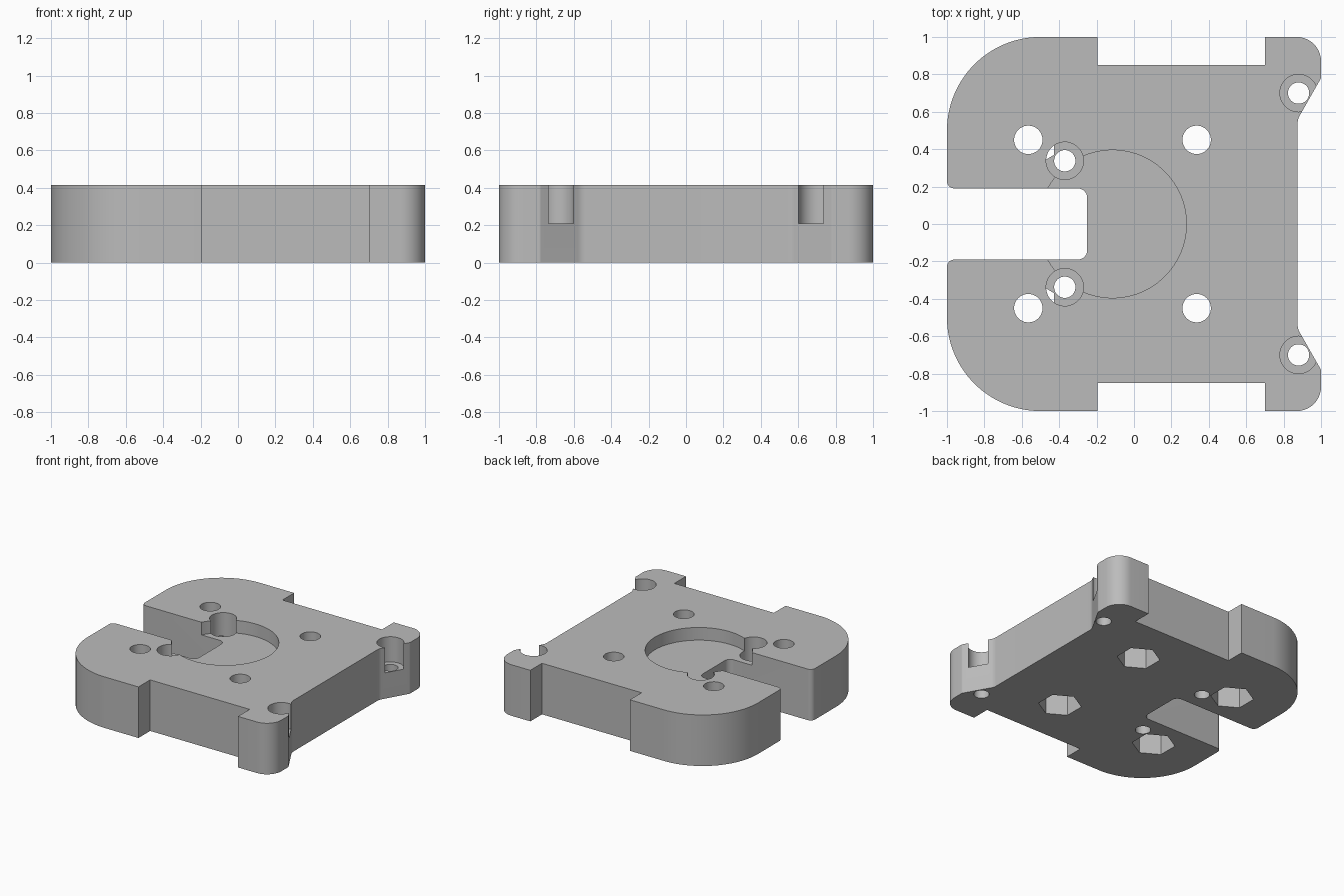
import bpy
import bmesh
import math
from mathutils import Vector

H = 0.415            # plate thickness
BORE_FLOOR = 0.21    # floor of the screw head bores
POCKET_FLOOR = 0.312
NUT_TOP = 0.225

cube = bpy.data.objects.get("Cube")
if cube:
    bpy.data.objects.remove(cube, do_unlink=True)

grey = bpy.data.materials.new("plain_grey")
grey.use_nodes = True
colour = (0.5, 0.5, 0.5, 1)
grey.diffuse_color = colour
grey.node_tree.nodes["Principled BSDF"].inputs["Base Color"].default_value = colour


def prism(name, points, z0, z1):
    """Extrude a flat outline between two heights."""
    bm = bmesh.new()
    face = bm.faces.new([bm.verts.new((x, y, z0)) for x, y in points])
    top = bmesh.ops.extrude_face_region(bm, geom=[face])["geom"]
    verts = [v for v in top if isinstance(v, bmesh.types.BMVert)]
    bmesh.ops.translate(bm, verts=verts, vec=(0, 0, z1 - z0))
    bmesh.ops.recalc_face_normals(bm, faces=bm.faces)
    mesh = bpy.data.meshes.new(name)
    bm.to_mesh(mesh)
    bm.free()
    mesh.materials.append(grey)
    obj = bpy.data.objects.new(name, mesh)
    bpy.context.collection.objects.link(obj)
    return obj


def ring(x, y, r, sides=48, turn=0.0):
    angles = [turn + math.tau * i / sides for i in range(sides)]
    return [(x + r * math.cos(a), y + r * math.sin(a)) for a in angles]


def rounded(corners):
    """Turn (x, y, radius) corners into an outline with filleted corners."""
    out = []
    for i, (x, y, r) in enumerate(corners):
        p = Vector((x, y, 0))
        if r == 0:
            out.append((x, y))
            continue
        before, after = corners[i - 1], corners[(i + 1) % len(corners)]
        u = (Vector((before[0], before[1], 0)) - p).normalized()
        v = (Vector((after[0], after[1], 0)) - p).normalized()
        half = u.angle(v) / 2
        centre = p + (u + v).normalized() * r / math.sin(half)
        reach = r / math.tan(half)
        start = (p + u * reach - centre).normalized()
        end = (p + v * reach - centre).normalized()
        steps = 28 if r > 0.3 else 10
        for k in range(steps + 1):
            q = centre + start.slerp(end, k / steps) * r
            out.append((q.x, q.y))
    return out


# Plate outline: one half from the slot to the right edge, then mirrored
half_outline = [
    (-0.25, 0.19, 0.05), (-1, 0.19, 0.04), (-1, 1, 0.5),
    (-0.195, 1, 0), (-0.195, 0.85, 0), (0.7, 0.85, 0), (0.7, 1, 0),
    (1, 1, 0.13), (1, 0.78, 0.02), (0.875, 0.56, 0.08),
]
outline = half_outline + [(x, -y, r) for x, y, r in reversed(half_outline)]
plate = prism("mounting_plate", rounded(outline), 0, H)

# Round pocket in the top
cutters = [prism("pocket_cutter", ring(-0.115, 0, 0.395, 96), POCKET_FLOOR, H + 0.1)]

for side in (1, -1):
    # Small screw holes with wide bores for the heads
    for x, y in ((0.88, 0.7), (-0.37, 0.338)):
        cutters.append(prism("head_bore_cutter", ring(x, side * y, 0.1), BORE_FLOOR, H + 0.1))
        cutters.append(prism("screw_hole_cutter", ring(x, side * y, 0.057), -0.1, H + 0.1))
    # Bolt holes with hexagonal nut traps underneath
    for x in (-0.565, 0.335):
        y = side * 0.45
        cutters.append(prism("nut_trap_cutter", ring(x, y, 0.16, 6, math.pi / 6), -0.1, NUT_TOP))
        cutters.append(prism("bolt_hole_cutter", ring(x, y, 0.076), -0.1, H + 0.1))

# Cut every hole into the plate
bpy.ops.object.select_all(action="DESELECT")
bpy.context.view_layer.objects.active = plate
plate.select_set(True)
for cutter in cutters:
    cutter.hide_render = True
    cut = plate.modifiers.new("cut", "BOOLEAN")
    cut.operation = "DIFFERENCE"
    cut.solver = "EXACT"
    cut.object = cutter
    bpy.ops.object.modifier_apply(modifier=cut.name)
    bpy.data.objects.remove(cutter, do_unlink=True)

bpy.ops.object.shade_smooth_by_angle(angle=math.radians(25))
